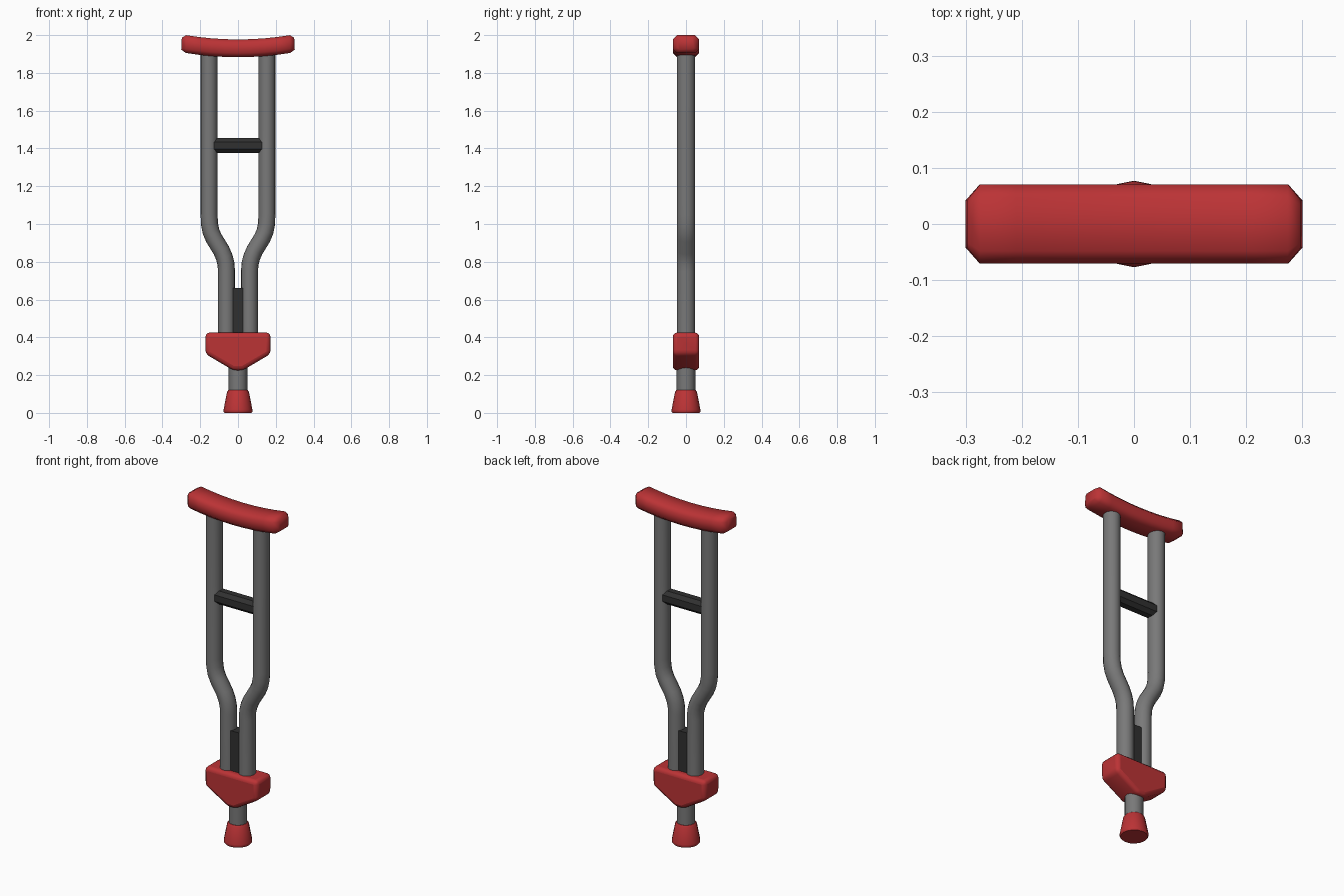
import bpy, bmesh, math
from mathutils import Vector

if "Cube" in bpy.data.objects:
    bpy.data.objects.remove(bpy.data.objects["Cube"])


def material(name, rgb):
    m = bpy.data.materials.new(name)
    m.diffuse_color = (*rgb, 1)
    m.use_nodes = True
    m.node_tree.nodes["Principled BSDF"].inputs["Base Color"].default_value = m.diffuse_color
    return m


RED = material("red rubber", (0.50, 0.033, 0.036))
GREY = material("grey metal", (0.19, 0.19, 0.19))
DARK = material("dark grip", (0.03, 0.03, 0.03))


def loft(name, rings, mat, angle=50):
    """Skin a list of equal-length point rings and cap both ends."""
    bm = bmesh.new()
    vs = [[bm.verts.new(p) for p in r] for r in rings]
    n = len(vs[0])
    for a, b in zip(vs, vs[1:]):
        for i in range(n):
            j = (i + 1) % n
            bm.faces.new((a[i], a[j], b[j], b[i]))
    bm.faces.new(vs[0])
    bm.faces.new(vs[-1])
    bmesh.ops.recalc_face_normals(bm, faces=bm.faces)
    me = bpy.data.meshes.new(name)
    bm.to_mesh(me)
    bm.free()
    me.materials.append(mat)
    ob = bpy.data.objects.new(name, me)
    bpy.context.collection.objects.link(ob)
    bpy.ops.object.select_all(action='DESELECT')
    ob.select_set(True)
    bpy.context.view_layer.objects.active = ob
    bpy.ops.object.shade_smooth_by_angle(angle=math.radians(angle))
    return ob


def turned(name, profile, mat, n=16):
    return loft(name, [[(r * math.sin(2 * math.pi * i / n), r * math.cos(2 * math.pi * i / n), z)
                        for i in range(n)] for r, z in profile], mat, 40)


def octagon(hy, hz, c):
    return [(hy, hz - c), (hy - c, hz), (c - hy, hz), (-hy, hz - c),
            (-hy, c - hz), (c - hy, -hz), (hy - c, -hz), (hy, c - hz)]


# Curved underarm pad with chamfered ends
rings = []
for x in (-0.29, -0.275, -0.21, -0.14, -0.07, 0, 0.07, 0.14, 0.21, 0.275, 0.29):
    end = abs(x) > 0.28
    zc = 1.930 + 0.0225 * (x / 0.275) ** 2
    tilt = 2 * 0.0225 * x / 0.275 ** 2
    shape = octagon(0.042, 0.032, 0.009) if end else octagon(0.07, 0.047, 0.022)
    if end:
        x = math.copysign(0.299, x)
    rings.append([(x - dz * tilt * (0.3 if end else 0.1), y, zc + dz) for y, dz in shape])
loft("underarm_pad", rings, RED)

# Bent side tubes
path = [(0.153, 1.92), (0.153, 1.05), (0.151, 1.0), (0.143, 0.96), (0.128, 0.925),
        (0.088, 0.86), (0.073, 0.825), (0.064, 0.79), (0.061, 0.75), (0.061, 0.36)]
N = 16
for side, label in ((-1, "left"), (1, "right")):
    pts = [Vector((side * x, 0, z)) for x, z in path]
    rings = []
    for i, p in enumerate(pts):
        a = (p - pts[i - 1]).normalized() if i else Vector()
        b = (pts[i + 1] - p).normalized() if i < len(pts) - 1 else Vector()
        t = (a + b).normalized()
        u = Vector((-t.z, 0, t.x))
        rings.append([p + u * 0.045 * math.cos(2 * math.pi * k / N)
                      + Vector((0, 0.048 * math.sin(2 * math.pi * k / N), 0)) for k in range(N)])
    loft(label + "_tube", rings, GREY)

# Hand grip
loft("hand_grip", [[(x, y, 1.415 + z) for y, z in octagon(0.038, 0.039, 0.02)]
                   for x in (-0.13, 0.13)], DARK, 30)

# Dark spacer between the lower tubes
loft("lower_spacer", [[(x, y, z) for x, y in ((-0.03, -0.03), (0.03, -0.03), (0.03, 0.03), (-0.03, 0.03))]
                      for z in (0.36, 0.66)], DARK, 30)

# Wedge clamp joining the tubes to the post
outline = [(-0.172, 0.425), (0.172, 0.425), (0.172, 0.312), (0.025, 0.225), (-0.025, 0.225), (-0.172, 0.312)]
clamp = loft("clamp_block", [[(x, y, z) for x, z in outline] for y in (-0.07, 0.07)], RED, 60)
bev = clamp.modifiers.new("rounding", 'BEVEL')
bev.width = 0.022
bev.segments = 3
bev.limit_method = 'ANGLE'
bev.angle_limit = math.radians(20)

# Centre post and rubber foot
turned("lower_post", [(0.049, 0.08), (0.049, 0.33)], GREY)
turned("rubber_foot", [(0.072, 0), (0.077, 0.008), (0.076, 0.018), (0.058, 0.112), (0.051, 0.121)], RED)
